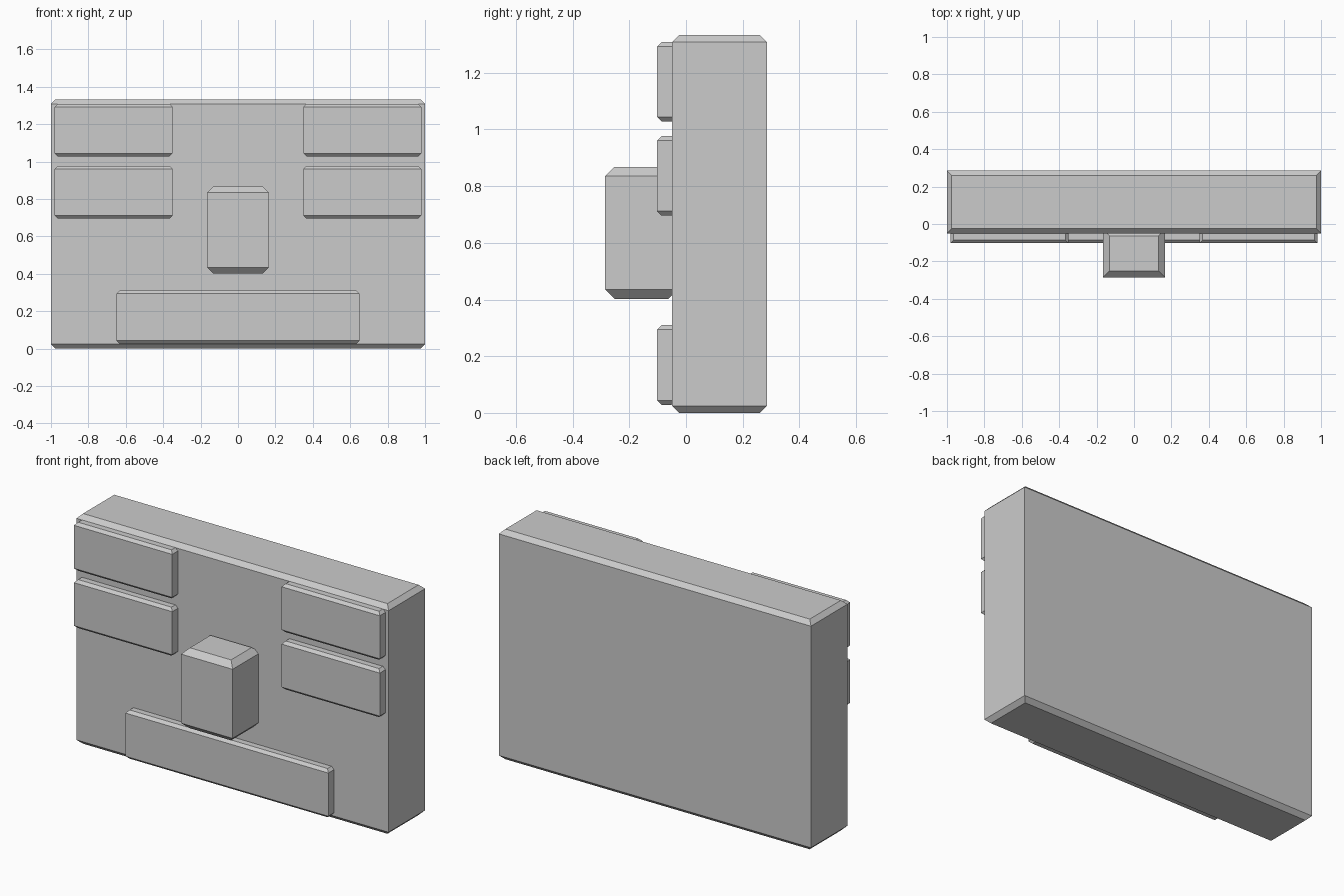
import bpy, bmesh
from mathutils import Vector

if "Cube" in bpy.data.objects:
    bpy.data.objects.remove(bpy.data.objects["Cube"])


def chamfered_block(name, low, high, c):
    """Box whose top and bottom rims are chamfered by c, with sharp vertical edges."""
    lo, hi = Vector(low), Vector(high)
    lo.z += c
    hi.z -= c
    bm = bmesh.new()
    bmesh.ops.create_cube(bm, size=1)
    for v in bm.verts:
        v.co = Vector(hi[i] if v.co[i] > 0 else lo[i] for i in range(3))
    bm.normal_update()
    caps = [f for f in bm.faces if abs(f.normal.z) > 0.9]
    bmesh.ops.inset_individual(bm, faces=caps, thickness=c, depth=c, use_even_offset=True)
    mesh = bpy.data.meshes.new(name)
    bm.to_mesh(mesh)
    bm.free()
    obj = bpy.data.objects.new(name, mesh)
    bpy.context.collection.objects.link(obj)
    return obj


# Main slab
chamfered_block("slab", (-1, -0.05, 0), (1, 0.285, 1.333), 0.025)

# Centre block standing out from the front
chamfered_block("centre_block", (-0.165, -0.285, 0.402), (0.165, -0.03, 0.868), 0.033)

# Long lower plate
chamfered_block("lower_plate", (-0.65, -0.102, 0.028), (0.65, -0.035, 0.31), 0.016)

# Two upper plates on each side
for level, z in (("lower", 0.696), ("upper", 1.028)):
    for side, x in (("left", -0.98), ("right", 0.35)):
        chamfered_block(f"{side}_{level}_side_plate",
                        (x, -0.102, z), (x + 0.63, -0.035, z + 0.281), 0.016)
